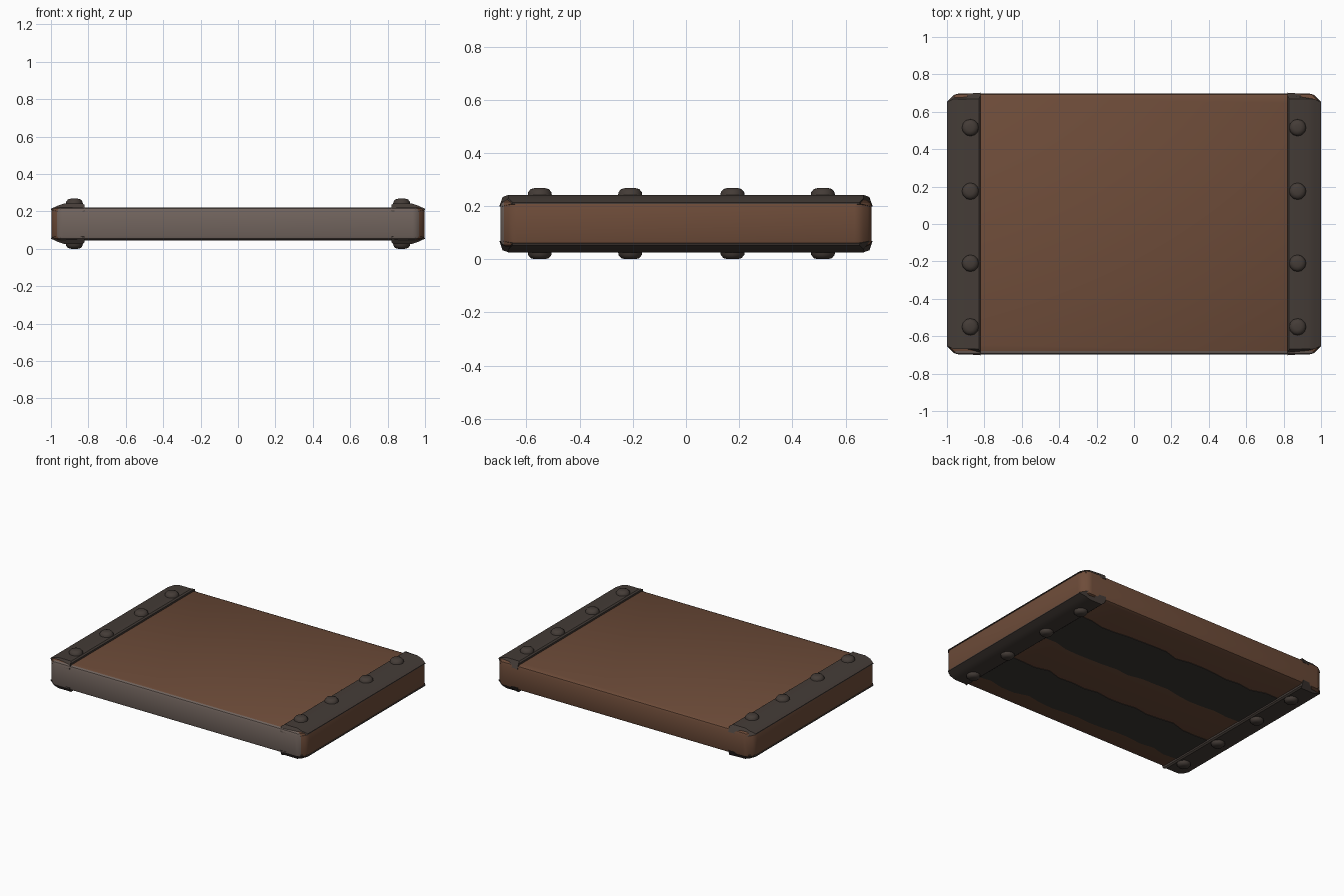
import bpy, bmesh, math, random
from mathutils import Matrix

if "Cube" in bpy.data.objects:
    bpy.data.objects.remove(bpy.data.objects["Cube"])

random.seed(4)
MID = 0.134  # height of the mirror plane


def material(name, rgb):
    m = bpy.data.materials.new(name)
    m.diffuse_color = (*rgb, 1)
    m.use_nodes = True
    m.node_tree.nodes["Principled BSDF"].inputs["Base Color"].default_value = m.diffuse_color
    return m


BROWN = material("brown wood", (0.155, 0.072, 0.041))
GREY = material("worn grey", (0.168, 0.129, 0.112))
DARK = material("dark iron", (0.058, 0.045, 0.038))
BLACK = material("underside stain", (0.045, 0.038, 0.034))


def finish(name, bm, mats, angle=40):
    bmesh.ops.recalc_face_normals(bm, faces=bm.faces[:])
    me = bpy.data.meshes.new(name)
    bm.to_mesh(me)
    bm.free()
    for m in mats:
        me.materials.append(m)
    ob = bpy.data.objects.new(name, me)
    bpy.context.collection.objects.link(ob)
    bpy.context.view_layer.objects.active = ob
    ob.select_set(True)
    bpy.ops.object.shade_smooth_by_angle(angle=math.radians(angle))
    ob.select_set(False)
    return ob


def loft(bm, a, b):
    """Closed solid between two matching outlines."""
    va = [bm.verts.new(p) for p in a]
    vb = [bm.verts.new(p) for p in b]
    n = len(va)
    for i in range(n):
        j = (i + 1) % n
        bm.faces.new((va[i], va[j], vb[j], vb[i]))
    bm.faces.new(va[::-1])
    bm.faces.new(vb)


# Slab with cut corners and softened edges
X, Y, C = 0.998, 0.698, 0.045
outline = [(X, -Y + C), (X, Y - C), (X - C, Y), (-X + C, Y),
           (-X, Y - C), (-X, -Y + C), (-X + C, -Y), (X - C, -Y)]
bm = bmesh.new()
loft(bm, [(x, y, 0.048) for x, y in outline], [(x, y, 0.222) for x, y in outline])
bmesh.ops.bevel(bm, geom=bm.edges[:], offset=0.02, segments=2, profile=0.5, affect='EDGES')
bm.normal_update()
for f in bm.faces:  # the front is the worn grey side
    c = f.calc_center_median()
    if c.y < -0.68 and abs(c.x) < 0.965:
        f.material_index = 1
finish("slab", bm, [BROWN, GREY])

# Iron straps along both ends, above and below: (x, height over middle, half length)
profile = [(0.82, 0.065, 0.702), (0.82, 0.100, 0.690), (0.83, 0.108, 0.668),
           (0.93, 0.108, 0.668), (0.965, 0.096, 0.668), (1.0, 0.080, 0.652),
           (1.0, 0.074, 0.654), (0.96, 0.065, 0.692)]
for side, sx in (("right", 1), ("left", -1)):
    for level, sz in (("top", 1), ("bottom", -1)):
        bm = bmesh.new()
        loft(bm, [(sx * x, -y, MID + sz * h) for x, h, y in profile],
             [(sx * x, y, MID + sz * h) for x, h, y in profile])
        finish(f"{level}_{side}_strap", bm, [DARK], 30)

        # Domed rivets
        bm = bmesh.new()
        for y in (-0.55, -0.21, 0.175, 0.515):
            rings = []
            for r, h in ((0.046, 0.102), (0.044, 0.118), (0.034, 0.130), (0.018, 0.134)):
                rings.append([bm.verts.new((sx * 0.875 + r * math.cos(t * math.pi / 6),
                                            y + r * math.sin(t * math.pi / 6),
                                            MID + sz * h)) for t in range(12)])
            for a, b in zip(rings, rings[1:]):
                for i in range(12):
                    j = (i + 1) % 12
                    bm.faces.new((a[i], a[j], b[j], b[i]))
            bm.faces.new(rings[-1])
            bm.faces.new(rings[0][::-1])
        finish(f"{level}_{side}_rivets", bm, [DARK], 50)

# Dark ragged stripes painted on the underside
for name, y0, y1 in (("rear", 0.07, 0.43), ("front", -0.56, -0.24)):
    xs = [-0.825 + 1.65 * i / 16 for i in range(17)]
    edge = [(x, y0 + random.uniform(-0.02, 0.02)) for x in xs]
    edge += [(x, y1 + random.uniform(-0.02, 0.02)) for x in reversed(xs)]
    bm = bmesh.new()
    loft(bm, [(x, y, 0.045) for x, y in edge], [(x, y, 0.050) for x, y in edge])
    finish(f"{name}_underside_stripe", bm, [BLACK])
